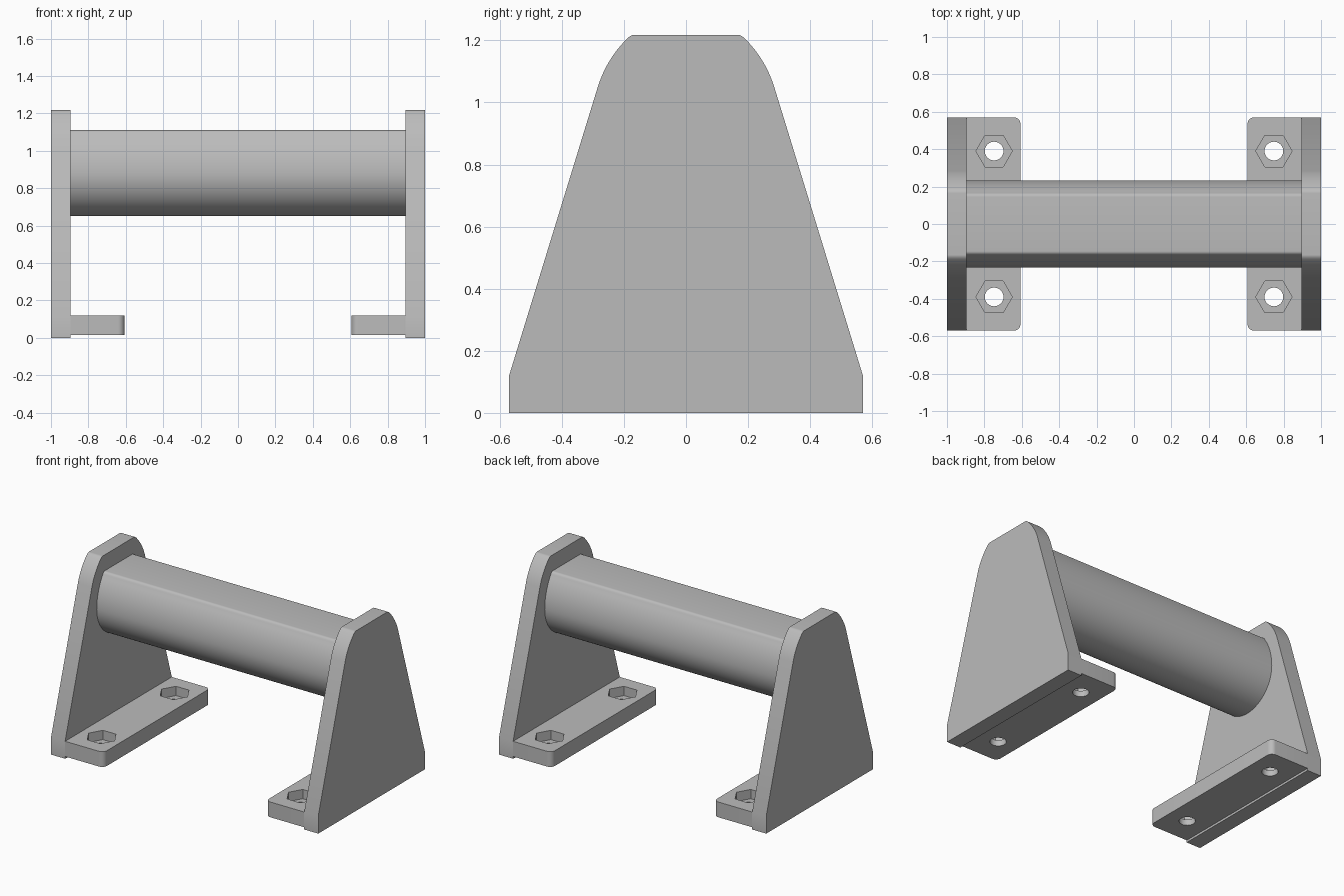
import bpy
import bmesh
from math import sin, cos, radians
from mathutils import Matrix, Vector

if "Cube" in bpy.data.objects:
    bpy.data.objects.remove(bpy.data.objects["Cube"], do_unlink=True)

GREY = (0.5, 0.5, 0.5, 1.0)
grey = bpy.data.materials.new("plain grey")
grey.use_nodes = True
grey.diffuse_color = GREY
grey.node_tree.nodes["Principled BSDF"].inputs["Base Color"].default_value = GREY


def arc(cx, cy, r, start, end, steps):
    """Points along an arc, angles in degrees."""
    angles = [radians(start + (end - start) * i / steps) for i in range(steps + 1)]
    return [(cx + r * cos(a), cy + r * sin(a)) for a in angles]


def bend(a, corner, b, steps=6):
    """Rounded corner from a to b."""
    a, corner, b = Vector(a), Vector(corner), Vector(b)
    ts = [i / steps for i in range(1, steps + 1)]
    return [tuple(a * (1 - t) ** 2 + corner * 2 * t * (1 - t) + b * t * t) for t in ts]


def symmetric(half):
    """Close a half outline by mirroring it across the vertical axis."""
    return half + [(-u, v) for u, v in reversed(half) if u > 1e-5]


def prism(name, outline, axis, low, high):
    """Extrude an outline along x (outline in y, z) or z (outline in x, y)."""
    place = (lambda u, v, d: (d, u, v)) if axis == "x" else (lambda u, v, d: (u, v, d))
    bm = bmesh.new()
    face = bm.faces.new([bm.verts.new(place(u, v, low)) for u, v in outline])
    top = bmesh.ops.extrude_face_region(bm, geom=[face])["geom"]
    shift = Vector(place(0, 0, high - low))
    bmesh.ops.translate(bm, verts=[g for g in top if isinstance(g, bmesh.types.BMVert)], vec=shift)
    bmesh.ops.recalc_face_normals(bm, faces=bm.faces)
    mesh = bpy.data.meshes.new(name)
    bm.to_mesh(mesh)
    bm.free()
    mesh.materials.append(grey)
    obj = bpy.data.objects.new(name, mesh)
    bpy.context.collection.objects.link(obj)
    return obj


def activate(obj):
    bpy.ops.object.select_all(action="DESELECT")
    obj.select_set(True)
    bpy.context.view_layer.objects.active = obj


def cut(obj, cutter):
    mod = obj.modifiers.new("cut", "BOOLEAN")
    mod.operation = "DIFFERENCE"
    mod.solver = "EXACT"
    mod.object = cutter
    activate(obj)
    bpy.ops.object.modifier_apply(modifier=mod.name)
    bpy.data.objects.remove(cutter, do_unlink=True)


def smooth(obj):
    activate(obj)
    bpy.ops.object.shade_smooth_by_angle(angle=radians(25))


DEPTH, PLATE_X, FOOT_X = 0.57, 0.895, 0.607
FOOT_LOW, FOOT_TOP = 0.015, 0.118

# Tapered end plate with rounded shoulders and a flat top
shoulder = arc(-0.074, 0.939, 0.375, 17.2, 45, 12)
plate_half = [(DEPTH, 0), (DEPTH, 0.12)] + shoulder
plate_half += bend(shoulder[-1], (0.178, 1.218), (0.165, 1.218))
plate = prism("end_plates", symmetric(plate_half), "x", PLATE_X, 1.0)

# Mounting foot with rounded inner corners
r = 0.035
corner = arc(FOOT_X + r, DEPTH - r, r, 90, 180, 8)
outline = [(PLATE_X, DEPTH)] + corner
outline += [(x, -y) for x, y in reversed(outline)]
foot = prism("mounting_feet", outline, "z", FOOT_LOW, FOOT_TOP)

# Nut pockets and screw holes
for y in (-0.39, 0.39):
    hexagon = arc(0.748, y, 0.097, 0, 300, 5)
    circle = arc(0.748, y, 0.05, 0, 348.75, 31)
    cut(foot, prism("nut_cutter", hexagon, "z", 0.055, 0.2))
    cut(foot, prism("screw_cutter", circle, "z", -0.1, 0.2))

# Handle bar: round underside, steeper flanks, flat top
flank = arc(-0.143, 0.882, 0.375, 0, 34, 12)
bar_half = arc(0, 0.882, 0.232, -90, 0, 24) + flank[1:]
bar_half += bend(flank[-1], (0.16, 1.11), (0.145, 1.11))
bar = prism("handle_bar", symmetric(bar_half), "x", -PLATE_X, PLATE_X)

# Mirror the end parts to the other side
for part in (plate, foot):
    smooth(part)
    mirror = part.modifiers.new("mirror", "MIRROR")
    mirror.use_axis[0] = True
    mirror.use_mirror_merge = False
smooth(bar)
